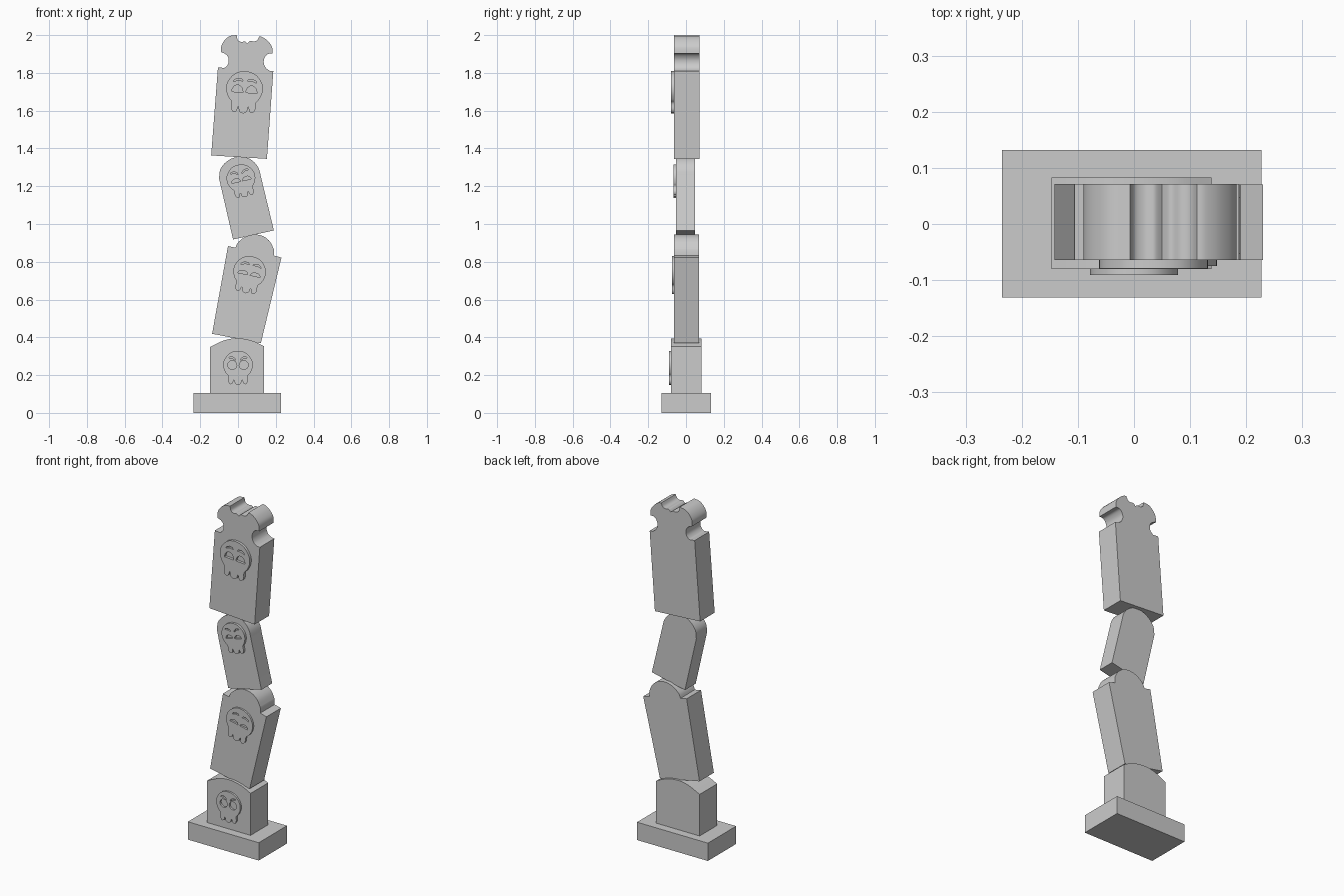
import bpy
from math import cos, sin, pi, radians
from mathutils import Vector, Matrix

if "Cube" in bpy.data.objects:
    bpy.data.objects.remove(bpy.data.objects["Cube"])


def smooth(pts, closed=False, n=5):
    """Catmull-Rom curve through the points."""
    p = [Vector(q) for q in pts]
    k = len(p)
    get = (lambda i: p[i % k]) if closed else (lambda i: p[max(0, min(k - 1, i))])
    out = []
    for i in range(k if closed else k - 1):
        a, b, c, d = (get(i + j) for j in (-1, 0, 1, 2))
        for s in range(n):
            t = s / n
            out.append(0.5 * (2 * b + (c - a) * t + (2 * a - 5 * b + 4 * c - d) * t * t
                              + (3 * b - a - 3 * c + d) * t ** 3))
    return out if closed else out + [p[-1]]


def plate(name, loops, y_front, y_back):
    """Upright plate from x-z outlines; inner outlines become holes."""
    cu = bpy.data.curves.new(name, 'CURVE')
    cu.dimensions = '2D'
    cu.fill_mode = 'BOTH'
    cu.extrude = (y_back - y_front) / 2
    for loop in loops:
        sp = cu.splines.new('POLY')
        sp.points.add(len(loop) - 1)
        for pt, co in zip(sp.points, loop):
            pt.co = (co[0], co[1], 0, 1)
        sp.use_cyclic_u = True
    ob = bpy.data.objects.new(name, cu)
    bpy.context.collection.objects.link(ob)
    ob.location.y = (y_front + y_back) / 2
    ob.rotation_euler.x = pi / 2
    bpy.ops.object.select_all(action='DESELECT')
    ob.select_set(True)
    bpy.context.view_layer.objects.active = ob
    bpy.ops.object.convert(target='MESH')
    bpy.ops.object.shade_smooth_by_angle(angle=radians(30))


def skull(name, x, z, size, tilt, y_front, y_back, eye, brow_tilts):
    """Relief skull with cut eyes and brows; eye = (height, flat_bottomed)."""
    half = [(.55, .88), (.93, .42), (.98, -.05), (.82, -.45), (.66, -.65), (.66, -1.0),
            (.52, -1.2), (.36, -1.15), (.27, -.9), (.2, -1.15)]
    loops = [smooth([(0, 1.03)] + half + [(0, -1.25)] + [(-a, b) for a, b in half[::-1]], True, 4)]
    height, flat = eye
    for side, bt in zip((-1, 1), brow_tilts):
        span = pi if flat else 2 * pi
        base = -.12 if flat else .08
        loops.append([(side * .38 + .3 * cos(span * i / 16), base + height * sin(span * i / 16))
                      for i in range(17 if flat else 16)])
        r = Matrix.Rotation(radians(bt), 2)
        loops.append([r @ Vector(q) + Vector((side * .38, .52))
                      for q in ((-.26, -.06), (0, 0), (.26, -.06), (.2, .04), (0, .1), (-.2, .04))])
    rot = Matrix.Rotation(radians(tilt), 2)
    plate(name, [[rot @ Vector(q) * size + Vector((x, z)) for q in l] for l in loops], y_front, y_back)


# plinth
plate('plinth', [[(-.235, 0), (.227, 0), (.227, .105), (-.235, .105)]], -.131, .132)

# lowest stone, shallow arched top
plate('stone_lowest', [[(-.147, .105), (.138, .105)] + smooth(
    [(.138, .352), (.075, .382), (0, .395), (-.07, .385), (-.147, .35)])], -.08, .083)

# second stone, shouldered with round top
plate('stone_second', [[(-.137, .419), (.121, .369), (.23, .822), (.19, .833)] + smooth(
    [(.19, .865), (.169, .907), (.132, .936), (.084, .944), (.037, .931), (0, .902), (-.013, .875)])
    + [(-.053, .883)]], -.064, .07)

# third stone, narrow with round top
plate('stone_third', [[(-.026, .918), (.19, .966)] + smooth(
    [(.121, 1.252), (.11, 1.293), (.085, 1.328), (.048, 1.351), (.008, 1.356), (-.035, 1.346),
     (-.072, 1.32), (-.095, 1.285), (-.1, 1.24)])], -.053, .047)

# top stone with bitten crown: each piece between notch corners is a smooth arc
crown = [
    [(.187, 1.809), (.168, 1.811)],
    [(.168, 1.811), (.148, 1.826), (.137, 1.85), (.139, 1.876), (.156, 1.899), (.183, 1.902)],
    [(.183, 1.902), (.179, 1.94), (.155, 1.972), (.128, 1.99), (.112, 1.993)],
    [(.112, 1.993), (.102, 1.974), (.085, 1.966), (.065, 1.969), (.05, 1.956)],
    [(.05, 1.956), (.036, 1.966), (.018, 1.964), (-.001, 1.974), (-.007, 2.0)],
    [(-.007, 2.0), (-.042, 1.995), (-.07, 1.974), (-.088, 1.943), (-.09, 1.91)],
    [(-.09, 1.91), (-.064, 1.898), (-.05, 1.876), (-.052, 1.848), (-.068, 1.829), (-.082, 1.827)],
]
outline = [(-.142, 1.363), (.153, 1.345)]
for arc in crown:
    outline += smooth(arc)[:-1]
plate('stone_top', [outline + [(-.082, 1.827), (-.106, 1.83)]], -.064, .071)

# relief skulls
skull('skull_lowest', 0, .247, .079, 0, -.091, -.079, (.3, False), (-18, 18))
skull('skull_second', .06, .74, .087, -12, -.075, -.063, (.2, True), (14, -8))
skull('skull_third', .017, 1.236, .077, 13, -.067, -.052, (.25, True), (-15, 20))
skull('skull_top', .034, 1.708, .098, -4, -.079, -.063, (.38, True), (8, -8))
